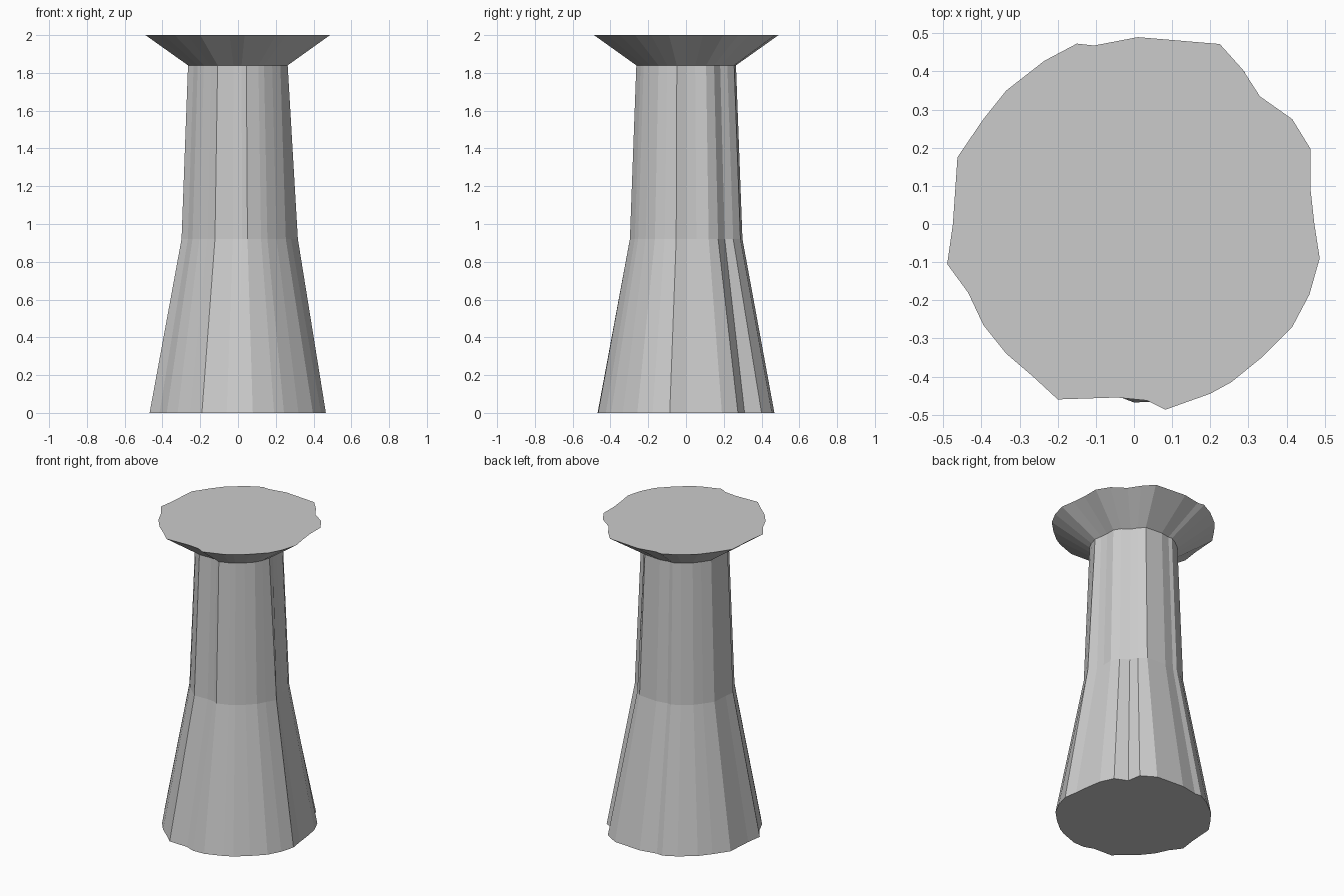
import bpy, bmesh

if "Cube" in bpy.data.objects:
    bpy.data.objects.remove(bpy.data.objects["Cube"])

# Irregular chipped outline of the flared top, anticlockwise from the back
TOP = [(.01, .49), (-.105, .468), (-.15, .473), (-.235, .428), (-.335, .35),
       (-.395, .275), (-.463, .175), (-.475, 0), (-.49, -.105), (-.435, -.18),
       (-.395, -.265), (-.335, -.34), (-.265, -.4), (-.2, -.46), (-.045, -.455),
       (.035, -.463), (.082, -.487), (.2, -.445), (.255, -.415), (.335, -.35),
       (.415, -.27), (.46, -.185), (.487, -.09), (.473, 0), (.463, .09),
       (.463, .197), (.415, .275), (.33, .335), (.285, .405), (.225, .472)]


def ring(scale, changes=None):
    pts = [(x * scale, y * scale) for x, y in TOP]
    for i, p in (changes or {}).items():
        pts[i] = p
    return pts


def loft(name, layers):
    bm = bmesh.new()
    rows = [[bm.verts.new((x, y, z)) for x, y in pts] for z, pts in layers]
    n = len(rows[0])
    for a, b in zip(rows, rows[1:]):
        for i in range(n):
            j = (i + 1) % n
            bm.faces.new((a[i], a[j], b[j], b[i]))
    bm.faces.new(rows[0][::-1])
    bm.faces.new(rows[-1])
    bmesh.ops.recalc_face_normals(bm, faces=bm.faces)
    mesh = bpy.data.meshes.new(name)
    bm.to_mesh(mesh)
    bm.free()
    obj = bpy.data.objects.new(name, mesh)
    bpy.context.collection.objects.link(obj)
    return obj


# Foot outline: deeper notch at the back right, small bump at the front
foot = ring(.955, {15: (0, -.468), 25: (.425, .19), 26: (.386, .275),
                   27: (.305, .31), 28: (.29, .40), 29: (.20, .455)})
foot[14] = (-.06, -.445)
waist = ring(.61, {22: (.317, -.052), 26: (.255, .17), 27: (.205, .205),
                   28: (.18, .25)})
neck = ring(.54)

# One continuous pedestal: tapered base, slim column, flared cap
loft("pedestal", [(0, foot), (.92, waist), (1.84, neck), (2, TOP)])
